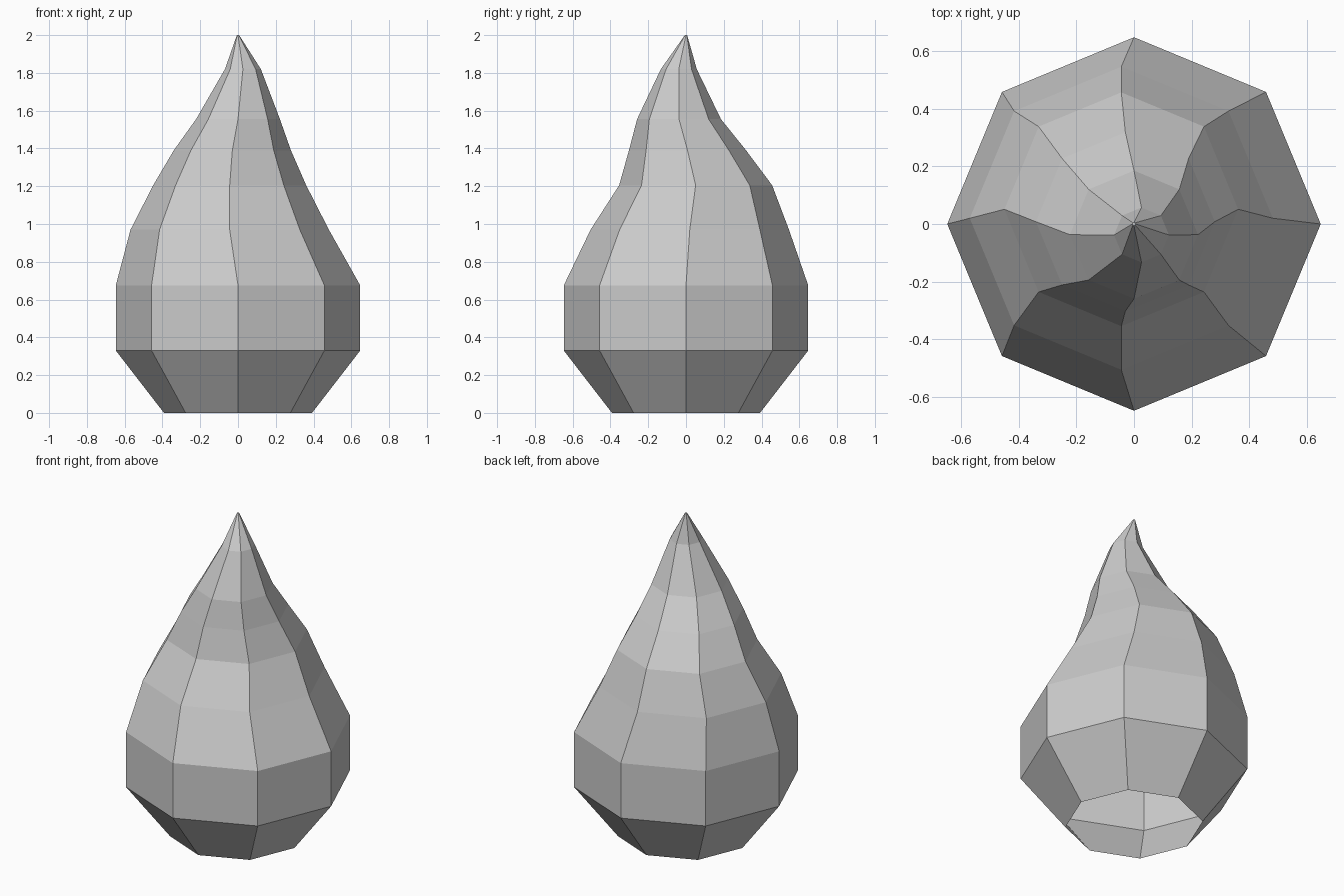
import bpy, bmesh
from math import cos, sin, tau

if "Cube" in bpy.data.objects:
    bpy.data.objects.remove(bpy.data.objects["Cube"])

SIDES = 8
# Cross-sections from base to tip: height, radius, centre x, centre y
RINGS = [
    (0.00, 0.392, 0, 0),
    (0.33, 0.647, 0, 0),
    (0.675, 0.647, 0, 0),
    (0.97, 0.525, -0.044, 0.02),
    (1.205, 0.405, -0.044, 0.051),
    (1.39, 0.31, -0.03, 0.008),
    (1.555, 0.222, 0.0, -0.037),
    (1.82, 0.095, 0.026, -0.038),
    (2.00, 0.006, 0, 0),
]

# Faceted flame shell, hollow and open underneath
bm = bmesh.new()
loops = [[bm.verts.new((cx + r * cos(tau * i / SIDES), cy + r * sin(tau * i / SIDES), z))
          for i in range(SIDES)] for z, r, cx, cy in RINGS]
for low, high in zip(loops, loops[1:]):
    for i in range(SIDES):
        j = (i + 1) % SIDES
        bm.faces.new((low[i], low[j], high[j], high[i]))

# Tiny cap at the tip
bm.faces.new(loops[-1])

mesh = bpy.data.meshes.new("flame")
bm.to_mesh(mesh)
bm.free()
bpy.context.collection.objects.link(bpy.data.objects.new("flame", mesh))
